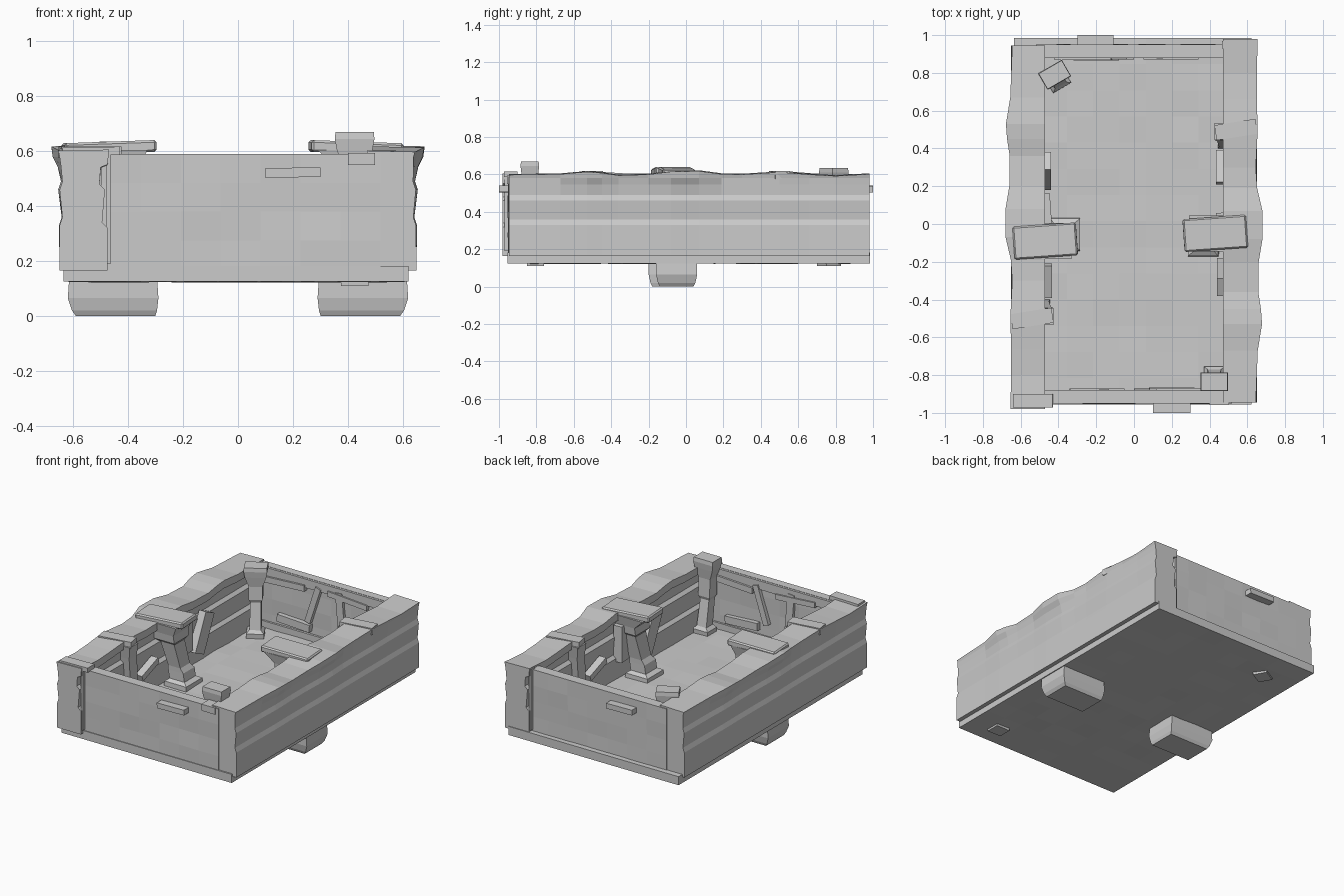
import bpy, bmesh, math, random
from mathutils import Vector, Matrix

if "Cube" in bpy.data.objects:
    bpy.data.objects.remove(bpy.data.objects["Cube"])

random.seed(4)


def finish(name, bm, matrix=None):
    if matrix:
        bm.transform(matrix)
    bmesh.ops.recalc_face_normals(bm, faces=bm.faces)
    mesh = bpy.data.meshes.new(name)
    bm.to_mesh(mesh)
    bm.free()
    ob = bpy.data.objects.new(name, mesh)
    bpy.context.collection.objects.link(ob)
    return ob


def box(name, lo, hi, rot=(0, 0, 0), bevel=0.0):
    """Box between two corners, turned about its centre."""
    lo, hi = Vector(lo), Vector(hi)
    bm = bmesh.new()
    bmesh.ops.create_cube(bm, size=1)
    bmesh.ops.scale(bm, vec=hi - lo, verts=bm.verts)
    if bevel:
        bmesh.ops.bevel(bm, geom=bm.edges[:], offset=bevel, segments=1, affect='EDGES')
    m = Matrix.Translation((lo + hi) / 2)
    for a, axis in zip(rot, 'XYZ'):
        m = m @ Matrix.Rotation(math.radians(a), 4, axis)
    return finish(name, bm, m)


def loft(name, rings, matrix=None):
    """Skin closed rings of equal length and cap both ends."""
    bm = bmesh.new()
    rows = [[bm.verts.new(p) for p in ring] for ring in rings]
    n = len(rows[0])
    for a, b in zip(rows, rows[1:]):
        for i in range(n):
            bm.faces.new((a[i], a[(i + 1) % n], b[(i + 1) % n], b[i]))
    bm.faces.new(rows[0])
    bm.faces.new(rows[-1])
    return finish(name, bm, matrix)


def post(name, sections, origin=(0, 0, 0), turn=0):
    """Four-sided column from (z, cx, cy, half x, half y) sections."""
    rings = [[(cx + sx * hx, cy + sy * hy, z) for sx, sy in ((-1, -1), (1, -1), (1, 1), (-1, 1))]
             for z, cx, cy, hx, hy in sections]
    return loft(name, rings, Matrix.Translation(origin) @ Matrix.Rotation(math.radians(turn), 4, 'Z'))


def panel(name, lo, hi, cuts, axis, wobble):
    """Slab made of slightly uneven rectangular stones."""
    nx, ny = cuts
    u, v = [i for i in range(3) if i != axis]
    bm = bmesh.new()
    grids = []
    for side in (lo, hi):
        g = []
        for i in range(nx + 1):
            row = []
            for j in range(ny + 1):
                p = [0, 0, 0]
                p[u] = lo[u] + (hi[u] - lo[u]) * i / nx
                p[v] = lo[v] + (hi[v] - lo[v]) * j / ny
                inner = 0 < i < nx and 0 < j < ny
                p[axis] = side[axis] + (random.uniform(-wobble, wobble) if inner else 0)
                row.append(bm.verts.new(p))
            g.append(row)
        grids.append(g)
        for i in range(nx):
            for j in range(ny):
                bm.faces.new((g[i][j], g[i + 1][j], g[i + 1][j + 1], g[i][j + 1]))
    a, b = grids
    border = ([(i, 0) for i in range(nx)] + [(nx, j) for j in range(ny)]
              + [(i, ny) for i in range(nx, 0, -1)] + [(0, j) for j in range(ny, 0, -1)])
    for (i, j), (k, l) in zip(border, border[1:] + border[:1]):
        bm.faces.new((a[i][j], a[k][l], b[k][l], b[i][j]))
    return finish(name, bm)


half_turn = Matrix.Rotation(math.pi, 4, 'Z')

# Floor slab
panel('floor', (-0.635, -0.955, 0.125), (0.622, 0.985, 0.182), (9, 14), 2, 0.004)

# Wavy side walls: (y, outer x at the lip, top z)
stations = [(-0.98, 0.655, 0.602), (-0.8, 0.65, 0.592), (-0.66, 0.65, 0.6), (-0.5, 0.655, 0.612),
            (-0.3, 0.645, 0.6), (-0.19, 0.652, 0.602), (-0.07, 0.68, 0.618), (0.08, 0.68, 0.615),
            (0.2, 0.66, 0.6), (0.36, 0.658, 0.595), (0.45, 0.672, 0.608), (0.53, 0.678, 0.614),
            (0.67, 0.655, 0.602), (0.945, 0.645, 0.598)]
# Wall section: (share of bulge, x offset, z)
section = [(0, 0.65, 0.165), (0.1, 0.65, 0.33), (0.1, 0.64, 0.36), (0.2, 0.65, 0.46),
           (0.2, 0.64, 0.49), (0.5, 0.645, 0.545), (1, 0.65, 0.58)]
for name, turn in (('right_side_wall', half_turn @ Matrix.Scale(-1, 4, (1, 0, 0))),
                   ('left_side_wall', Matrix.Scale(-1, 4, (1, 0, 0)))):
    rings = []
    for y, lip, top in stations:
        bulge = lip - 0.655
        ring = [(x + bulge * k, y, z) for k, x, z in section]
        ring += [(lip, y, top), (0.47 + 0.1 * max(bulge, 0), y, top + 0.004),
                 (0.475, y, top - 0.05), (0.5, y, top - 0.06), (0.505, y, 0.48), (0.485, y, 0.46),
                 (0.495, y, 0.34), (0.475, y, 0.32), (0.475, y, 0.165)]
        rings.append(ring)
    loft(name, rings, turn)

# End walls with a top rail and plinth inside
panel('front_wall', (-0.5, -0.95, 0.17), (0.52, -0.895, 0.59), (7, 4), 1, 0.004)
panel('back_wall', (-0.52, 0.895, 0.17), (0.5, 0.95, 0.59), (7, 4), 1, 0.004)
for s, end in ((-1, 'front'), (1, 'back')):
    def end_box(part, x0, x1, depth, z0, z1, rot=(0, 0, 0), y=0.9):
        ys = sorted((s * y, s * (y - depth)))
        xs = sorted((s * x0, s * x1))
        box(f'{end}_{part}', (xs[0], ys[0], z0), (xs[1], ys[1], z1), rot)
    end_box('inner_rail', -0.47, 0.47, 0.02, 0.53, 0.588)
    end_box('plinth', -0.47, 0.47, 0.018, 0.17, 0.225)
    end_box('plank_a', -0.32, -0.08, 0.035, 0.25, 0.30, (0, 3, 0))
    end_box('plank_b', -0.42, -0.12, 0.033, 0.50, 0.54, (0, -3, 0))
    end_box('plank_c', 0.05, 0.34, 0.03, 0.51, 0.545, (0, 4, 0))
    end_box('diagonal_brace', -0.08, -0.04, 0.03, 0.3, 0.56, (0, 18, 0))
    end_box('stud', 0.12, 0.17, 0.025, 0.18, 0.56, (0, -5, 0))
box('front_handle', (0.10, -1.0, 0.505), (0.30, -0.93, 0.54), (0, -1, 0))
box('back_handle', (-0.30, 0.93, 0.505), (-0.11, 1.0, 0.54), (0, 1, 0))

# Corner bands
box('front_left_band', (-0.48, -0.97, 0.19), (-0.465, -0.93, 0.6))
box('back_right_band', (0.465, 0.93, 0.19), (0.48, 0.97, 0.6))
box('front_right_band', (0.40, -0.958, 0.55), (0.50, -0.86, 0.594))
box('front_left_cap', (-0.64, -0.972, 0.585), (-0.43, -0.9, 0.615), (0, -1, 0))

# Large middle pillars with feet under the floor and tilted caps
for side, s, cy in (('left', -1, -0.09), ('right', 1, -0.05)):
    drift = -s * 0.035
    cx = 0.47 if s < 0 else 0.43
    post(f'{side}_pillar',
         [(0.13, s * 0.37, cy + drift, 0.085, 0.09), (0.21, s * 0.365, cy + drift, 0.08, 0.085),
          (0.225, s * 0.37, cy + drift, 0.055, 0.06), (0.28, s * 0.38, cy + drift, 0.055, 0.06),
          (0.31, s * 0.39, cy + drift * 0.7, 0.045, 0.05), (0.47, s * 0.42, cy, 0.05, 0.055),
          (0.49, s * 0.43, cy, 0.075, 0.075), (0.54, s * 0.44, cy, 0.08, 0.08),
          (0.605, s * cx, cy, 0.14, 0.095)])
    box(f'{side}_pillar_cap', (s * cx - 0.168, cy - 0.087, 0.592), (s * cx + 0.168, cy + 0.087, 0.635),
        (0, s * 2, 4), 0.008)
    post(f'{side}_foot',
         [(0.0, s * 0.446, cy, 0.145, 0.09), (0.02, s * 0.45, cy, 0.155, 0.1),
          (0.065, s * 0.455, cy, 0.165, 0.11), (0.14, s * 0.455, cy, 0.16, 0.11)])

# Small corner posts with flared heads
for name, pos, turn, lift in (('back_left_post', (-0.42, 0.79, 0), 30, -0.035),
                              ('front_right_post', (0.425, -0.835, 0), 0, 0.0)):
    lean = 0.03 if lift == 0 else -0.03
    post(name, [(0.11, 0, lean, 0.05, 0.045), (0.21, 0, lean, 0.055, 0.05),
                (0.23, 0, lean, 0.035, 0.035), (0.4, 0, 0, 0.032, 0.032),
                (0.42, 0, 0, 0.042, 0.04), (0.54 + lift, 0, 0, 0.042, 0.035),
                (0.605 + lift, 0, 0, 0.065, 0.045), (0.645 + lift, 0, 0, 0.072, 0.05),
                (0.67 + lift, 0, 0, 0.07, 0.047)], pos, turn)

# Wall pilasters and loose inner braces, repeated by half turn
for s, side in ((-1, 'left'), (1, 'right')):
    post(f'{side}_pilaster', [(0.17, s * 0.485, s * 0.45, 0.04, 0.05), (0.3, s * 0.48, s * 0.45, 0.03, 0.04),
                              (0.5, s * 0.475, s * 0.48, 0.035, 0.04), (0.585, s * 0.48, s * 0.49, 0.055, 0.045)])
    box(f'{side}_pilaster_cap', tuple(min(s * a, s * b) for a, b in ((0.43, 0.65), (0.46, 0.54))) + (0.575,),
        tuple(max(s * a, s * b) for a, b in ((0.43, 0.65), (0.46, 0.54))) + (0.618,), (0, 0, 9))
    box(f'{side}_wall_brace', (s * 0.465 - 0.025, -s * 0.28 - 0.05, 0.24), (s * 0.465 + 0.025, -s * 0.28 + 0.05, 0.5),
        (s * 25, 0, 0))
    box(f'{side}_wall_block', (s * 0.47 - 0.03, -s * 0.05 - 0.06, 0.3), (s * 0.47 + 0.03, -s * 0.05 + 0.11, 0.54),
        (0, 0, 4))
    box(f'{side}_low_brace', (s * 0.46 - 0.025, s * 0.3 - 0.09, 0.33), (s * 0.46 + 0.025, s * 0.3 + 0.09, 0.37),
        (-s * 20, 0, 0))
